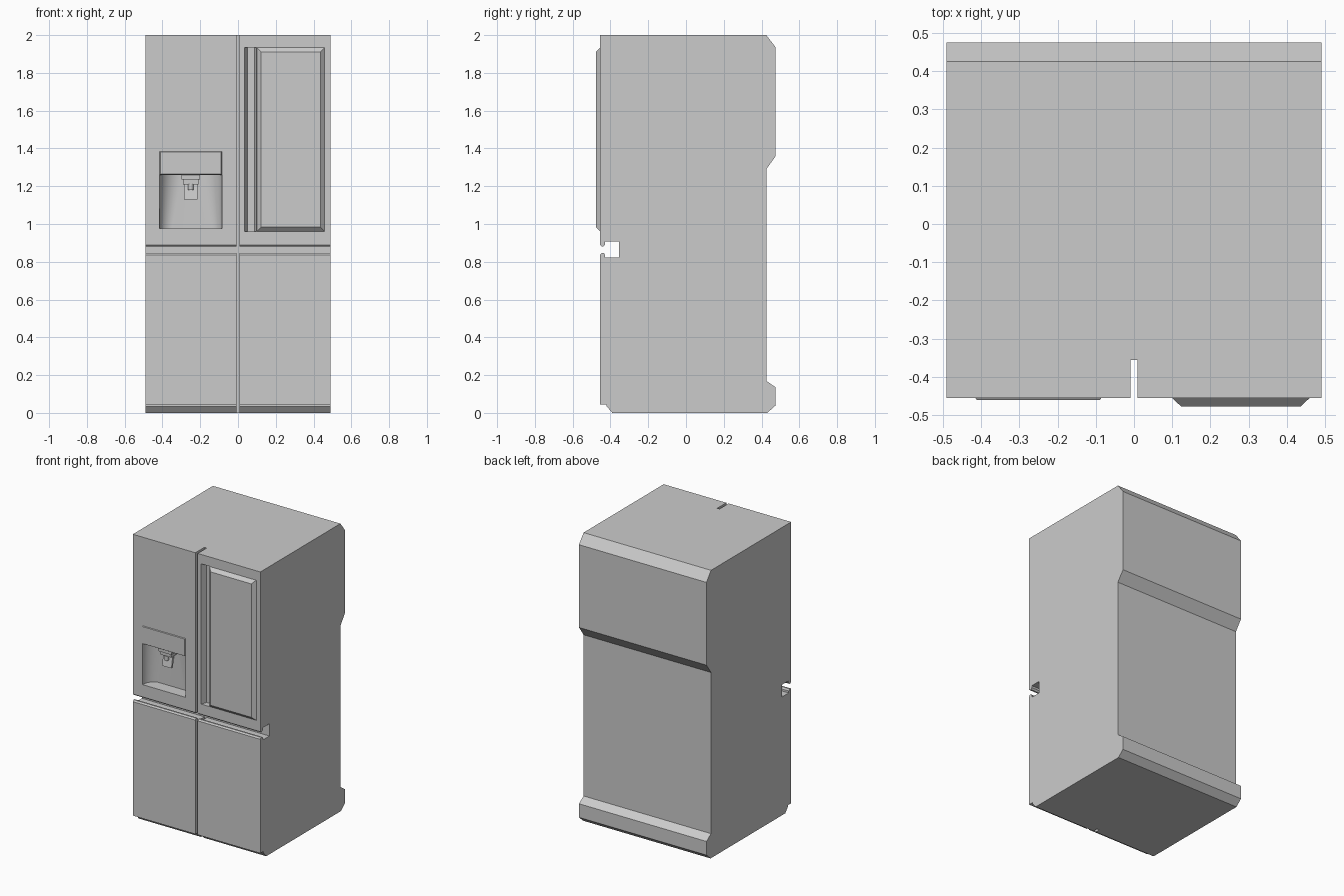
import bpy, bmesh, math

if "Cube" in bpy.data.objects:
    bpy.data.objects.remove(bpy.data.objects["Cube"])

FRONT, SPLIT, HALF = -0.455, -0.355, 0.49
GAP = 0.009


def make(name, rings):
    """Closed solid skinned through equal-length rings of points."""
    bm = bmesh.new()
    vs = [[bm.verts.new(p) for p in r] for r in rings]
    n = len(vs[0])
    for a, b in zip(vs, vs[1:]):
        for i in range(n):
            bm.faces.new((a[i], a[(i + 1) % n], b[(i + 1) % n], b[i]))
    bm.faces.new(vs[0])
    bm.faces.new(vs[-1])
    bmesh.ops.recalc_face_normals(bm, faces=bm.faces)
    me = bpy.data.meshes.new(name)
    bm.to_mesh(me)
    bm.free()
    ob = bpy.data.objects.new(name, me)
    bpy.context.collection.objects.link(ob)
    return ob


def extrude_x(name, yz, x0, x1):
    return make(name, [[(x, y, z) for y, z in yz] for x in (x0, x1)])


def block(name, x0, x1, y0, y1, z0, z1, inset=0.0):
    """Box whose front (y0) face can be inset to give sloped edges."""
    def rect(y, i):
        return [(x0 + i, y, z0 + i), (x1 - i, y, z0 + i),
                (x1 - i, y, z1 - i), (x0 + i, y, z1 - i)]
    return make(name, [rect(y0, inset), rect(y1, 0)])


def cut(ob, cutter):
    m = ob.modifiers.new("cut", 'BOOLEAN')
    m.operation, m.solver, m.object = 'DIFFERENCE', 'EXACT', cutter
    bpy.context.view_layer.objects.active = ob
    bpy.ops.object.modifier_apply(modifier=m.name)
    bpy.data.objects.remove(cutter)


# Cabinet with stepped back
extrude_x("cabinet", [(SPLIT, 0), (SPLIT, 2), (0.425, 2), (0.475, 1.935),
                      (0.475, 1.36), (0.425, 1.29), (0.425, 0.17),
                      (0.475, 0.135), (0.475, 0.04), (0.43, 0)], -HALF, HALF)

# Doors, drawers and kick plates, one of each per side
door_yz = [(FRONT, 2), (SPLIT, 2), (SPLIT, 0.907), (-0.428, 0.907),
           (-0.428, 0.893), (-0.436, 0.882), (-0.447, 0.882), (FRONT, 0.89)]
drawer_yz = [(FRONT, 0.045), (SPLIT, 0.045), (SPLIT, 0.822), (-0.428, 0.822),
             (-0.428, 0.836), (-0.436, 0.847), (-0.447, 0.847), (FRONT, 0.837)]
kick_yz = [(SPLIT, 0), (-0.39, 0), (-0.42, 0.035), (-0.42, 0.045), (SPLIT, 0.045)]
doors = {}
for side, x0, x1 in (("left", -HALF, -GAP), ("right", GAP, HALF)):
    doors[side] = extrude_x(side + "_door", door_yz, x0, x1)
    extrude_x(side + "_drawer", drawer_yz, x0, x1)
    extrude_x(side + "_kick_plate", kick_yz, x0, x1)

# Dispenser cavity: curved walls narrowing to a tapered flat back
CX, W, DEPTH = -0.25, 0.165, 0.085


def cavity_ring(z, back):
    arc = [math.radians(90 * i / 10) for i in range(11)]
    right = [(back + (W - back) * math.cos(t), FRONT + DEPTH * math.sin(t)) for t in arc]
    pts = [(W, -0.5)] + right
    pts += [(-x, y) for x, y in reversed(pts)]
    return [(CX + x, y, z) for x, y in pts]


cut(doors["left"], make("cavity_cutter", [cavity_ring(0.975, 0.10), cavity_ring(1.26, 0.045)]))

# Dispenser control panel and nozzle
block("dispenser_panel", CX - W, CX + W, -0.46, FRONT + 0.001, 1.26, 1.385, 0.004)
block("nozzle_plate", CX - 0.05, CX + 0.05, -0.445, -0.372, 1.235, 1.26)
block("nozzle_body", CX - 0.04, CX + 0.04, -0.435, -0.375, 1.21, 1.235)
lever = [(-0.41, 1.22), (-0.395, 1.22), (-0.41, 1.13), (-0.425, 1.13)]
extrude_x("dispenser_lever", lever, CX - 0.036, CX + 0.036)
spout = [(CX + 0.014 * math.cos(2 * math.pi * i / 16),
          -0.427 + 0.014 * math.sin(2 * math.pi * i / 16)) for i in range(16)]
make("water_spout", [[(x, y, z) for x, y in spout] for z in (1.18, 1.212)])

# Right door: grip recess beside a raised panel with sloped edges
recess = [(0.029, -0.47), (0.05, -0.415), (0.088, -0.415), (0.103, -0.47)]
cut(doors["right"], make("recess_cutter",
                         [[(x, y, z) for x, y in recess] for z in (0.96, 1.935)]))
block("raised_door_panel", 0.099, 0.46, -0.477, FRONT + 0.001, 0.96, 1.935, 0.024)

# Smooth only the curved surfaces
for ob in bpy.data.objects:
    ob.select_set(ob.name in {"left_door", "water_spout"})
bpy.context.view_layer.objects.active = doors["left"]
bpy.ops.object.shade_smooth_by_angle(angle=math.radians(30))
